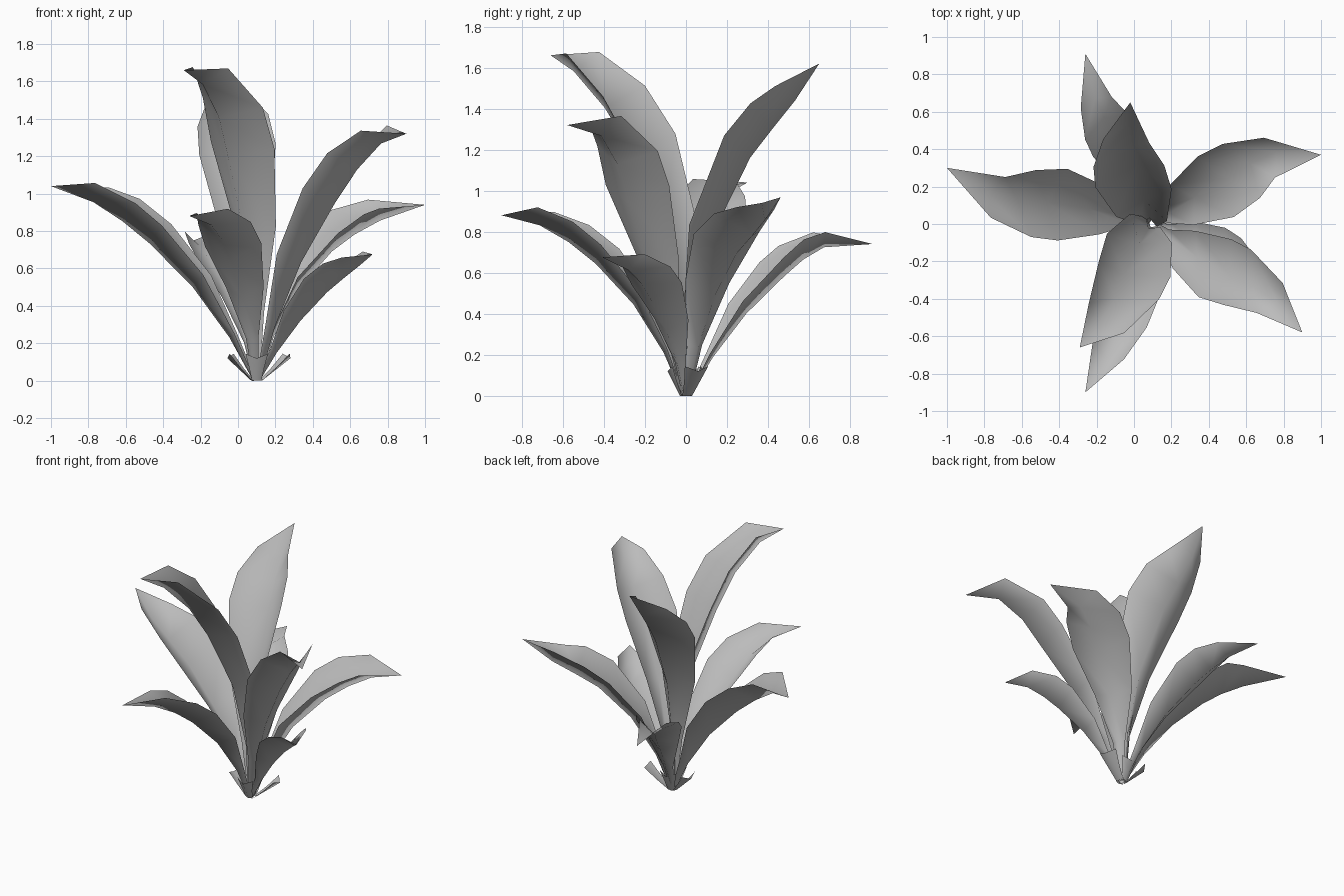
import bpy
import math
from mathutils import Vector

cube = bpy.data.objects.get("Cube")
if cube:
    bpy.data.objects.remove(cube, do_unlink=True)

# Single leaf colour
grey = bpy.data.materials.new("leaf_grey")
grey.use_nodes = True
colour = (0.5, 0.5, 0.5, 1)
grey.diffuse_color = colour
grey.node_tree.nodes["Principled BSDF"].inputs["Base Color"].default_value = colour

CENTRE = Vector((0.1, 0, 0))
FOLD = 0.35           # fold depth relative to the leaf width
SHOULDER_DEPTH = 0.75

# Relative width and fold depth of the rows from root to tip
PROFILE = [(.1, .1), (.22, .3), (.66, .75), (1, 1),
           (.93, 1), (.6, SHOULDER_DEPTH), (0, 0)]


def strip(name, rows):
    """Mesh made of rows of (left edge, keel, right edge)."""
    verts = [p for row in rows for p in row]
    faces = []
    for i in range(0, len(verts) - 3, 3):
        for j in (i, i + 1):
            faces.append((j, j + 1, j + 4, j + 3))
    mesh = bpy.data.meshes.new(name)
    mesh.from_pydata(verts, [], faces)
    mesh.materials.append(grey)
    for face in mesh.polygons:
        face.use_smooth = True
    obj = bpy.data.objects.new(name, mesh)
    bpy.context.collection.objects.link(obj)
    # Weld the pointed tip
    weld = obj.modifiers.new("weld", 'WELD')
    weld.merge_threshold = 0.0005
    return obj


def through(points, knots, t):
    """Smooth curve through all points at their knots."""
    total = Vector()
    for i, p in enumerate(points):
        weight = 1
        for j, k in enumerate(knots):
            if j != i:
                weight *= (t - k) / (knots[i] - k)
        total += p * weight
    return total


def spine(points, knots, t):
    """Blend a lower and an upper parabola, so the stalk stays calm."""
    mix = min(max((t - knots[1]) / (knots[2] - knots[1]), 0), 1)
    lower = through(points[:3], knots[:3], t)
    upper = through(points[1:], knots[1:], t)
    return lower.lerp(upper, mix)


def leaf(name, tip, shoulder, left, right):
    """V-folded leaf from its tip, the middle of its shoulder and its widest edge points."""
    tip, shoulder, left, right = map(Vector, (tip, shoulder, left, right))
    out = Vector((tip.x - CENTRE.x, tip.y, 0)).normalized()
    base = CENTRE + out * 0.02
    across = left - right
    width = across.length
    depth = width * FOLD
    middle = (left + right) / 2

    # Keel points lie below the edges by the fold depth
    keel = middle - (shoulder - base).cross(across).normalized() * depth
    neck = shoulder - (tip - middle).cross(across).normalized() * depth * SHOULDER_DEPTH
    points = [base, keel, neck, tip]
    knots = [0]
    for a, b in zip(points, points[1:]):
        knots.append(knots[-1] + (b - a).length)
    wide, narrow, end = knots[1:]

    stations = [0, wide * .28, wide * .64, wide, (wide + narrow) / 2, narrow, end]
    rows = []
    for t, (w, d) in zip(stations, PROFILE):
        point = spine(points, knots, t)
        tangent = spine(points, knots, t + .01) - spine(points, knots, t - .01)
        tangent.normalize()
        side = (across - tangent * across.dot(tangent)).normalized()
        rim = point + tangent.cross(side) * depth * d
        half = side * width * w / 2
        rows.append((rim + half, point, rim - half))
    return strip(name, rows)


def sheath(name, angle, reach, height):
    """Short cut-off stub around the root."""
    out = Vector((math.cos(angle), math.sin(angle), 0))
    side = Vector((-out.y, out.x, 0))
    rows = []
    for f, half in ((0, .025), (.5, .04), (1, .06)):
        point = CENTRE + out * (.03 + reach * f) + Vector((0, 0, height * f))
        rim = point - out * half * .4 + Vector((0, 0, half * .4 * f))
        rows.append((rim + side * half, point, rim - side * half))
    return strip(name, rows)


# Tall inner leaves
leaf("tall_leaf_front", (-.29, -.66, 1.66), (-.145, -.5, 1.67),
     (.2, -.27, 1.21), (-.14, -.04, 1.25))
leaf("tall_leaf_back", (-.02, .65, 1.62), (-.04, .46, 1.52),
     (-.21, .2, 1.2), (.2, .15, 1.2))
leaf("tall_leaf_left", (.9, -.58, 1.32), (.725, -.395, 1.35),
     (.52, -.08, 1.02), (.33, -.38, 1.0))

# Low outer leaves
leaf("low_leaf_front", (-.26, -.9, .88), (-.14, -.69, .91),
     (.13, -.4, .72), (-.17, -.31, .7))
leaf("low_leaf_back", (-.26, .91, .74), (-.205, .66, .8),
     (-.22, .36, .65), (.06, .45, .65))
leaf("low_leaf_left", (1.0, .37, .94), (.74, .36, .95),
     (.34, .365, .8), (.48, .02, .74))
leaf("low_leaf_right", (-1.0, .3, 1.04), (-.74, .145, 1.05),
     (-.4, -.09, .82), (-.33, .29, .81))
leaf("small_leaf_left", (.72, -.41, .675), (.62, -.27, .68),
     (.49, -.02, .55), (.33, -.25, .52))

# Root sheaths
for i, (turn, reach) in enumerate([(18, .16), (95, .06), (170, .13), (270, .06)]):
    sheath(f"root_sheath_{i + 1}", math.radians(turn), reach, .12)
